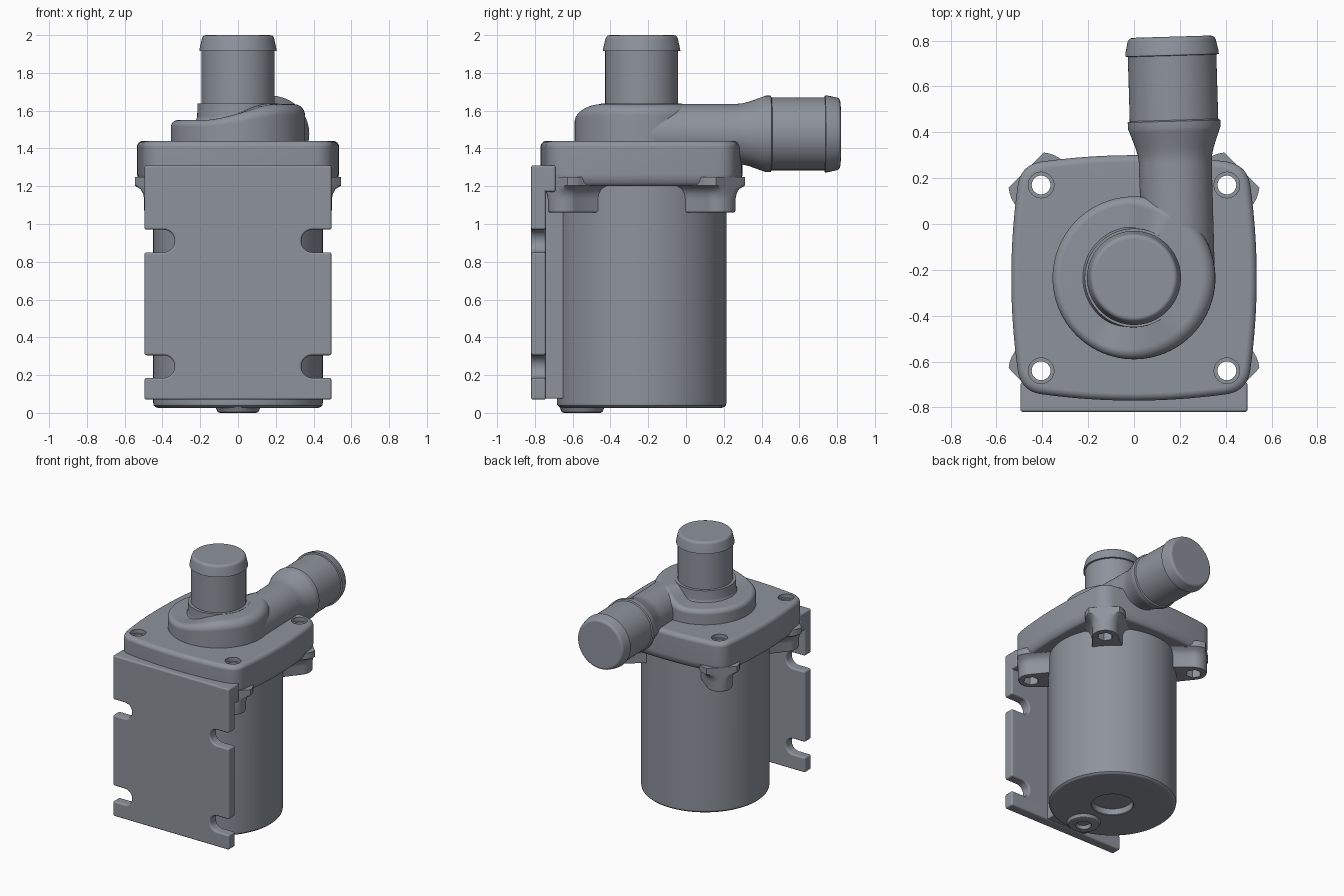
import bpy, bmesh, math
from mathutils import Matrix

if "Cube" in bpy.data.objects:
    bpy.data.objects.remove(bpy.data.objects["Cube"])

CY = -0.235          # y of the pump axis
HOLE = 0.405         # bolt offset from the axis
CORNERS = [(sx, sy) for sx in (-1, 1) for sy in (-1, 1)]
SLATE = bpy.data.materials.new("slate_plastic")
SLATE.diffuse_color = (0.27, 0.295, 0.335, 1)
SLATE.use_nodes = True
SLATE.node_tree.nodes["Principled BSDF"].inputs["Base Color"].default_value = SLATE.diffuse_color


def finish(bm, name, matrix=Matrix(), bevel=0, segments=3):
    bmesh.ops.recalc_face_normals(bm, faces=bm.faces)
    bm.transform(matrix)
    mesh = bpy.data.meshes.new(name)
    bm.to_mesh(mesh)
    bm.free()
    mesh.materials.append(SLATE)
    obj = bpy.data.objects.new(name, mesh)
    bpy.context.collection.objects.link(obj)
    if bevel:
        mod = obj.modifiers.new("Bevel", "BEVEL")
        mod.width, mod.segments, mod.limit_method = bevel, segments, "ANGLE"
        mod.angle_limit = math.radians(40)
    return obj


def activate(obj):
    bpy.ops.object.select_all(action="DESELECT")
    obj.select_set(True)
    bpy.context.view_layer.objects.active = obj


def apply_modifiers(obj):
    activate(obj)
    for mod in list(obj.modifiers):
        bpy.ops.object.modifier_apply(modifier=mod.name)


def loft(name, sections, matrix=Matrix(), bevel=0, segments=3):
    """Skin a stack of (outline, z) sections and cap both ends."""
    bm = bmesh.new()
    rings = [[bm.verts.new((x, y, z)) for x, y in outline] for outline, z in sections]
    n = len(rings[0])
    for a, b in zip(rings, rings[1:]):
        for i in range(n):
            j = (i + 1) % n
            bm.faces.new((a[i], a[j], b[j], b[i]))
    bm.faces.new(rings[0])
    bm.faces.new(rings[-1])
    return finish(bm, name, matrix, bevel, segments)


def arc(cx, cy, r, a0, a1, n):
    return [(cx + r * math.cos(math.radians(a0 + (a1 - a0) * i / n)),
             cy + r * math.sin(math.radians(a0 + (a1 - a0) * i / n))) for i in range(n + 1)]


def lathe(name, profile, matrix, seg=72):
    return loft(name, [(arc(0, 0, r, 0, 360, seg)[:-1], z) for r, z in profile], matrix)


def prism(name, outline, z0, z1, matrix=Matrix(), bevel=0, segments=3):
    return loft(name, [(outline, z0), (outline, z1)], matrix, bevel, segments)


AXIS = Matrix.Translation((0, CY, 0))

# motor can, with a shallow round recess in its base
lathe("motor_body", [(0.14, 0.075), (0.145, 0.032), (0.15, 0.027), (0.425, 0.027), (0.437, 0.031),
                     (0.446, 0.04), (0.449, 0.055), (0.449, 1.40)], AXIS, 96)

# cable outlet under the base
lathe("cable_boss", [(0.045, 0.025), (0.05, 0.006), (0.056, 0), (0.098, 0), (0.108, 0.006), (0.122, 0.035)],
      Matrix.Translation((0, -0.55, 0)), 48)

# flange: square with bulging sides and round corners, undercut below
side = [(0.535 - 0.029 * (t / 8) ** 2, 0.41 * t / 8) for t in range(-8, 9)]
quarter = side + arc(0.40, 0.40, 0.105, 15, 75, 8)
outline = []
for k in range(4):
    c, s = math.cos(k * math.pi / 2), math.sin(k * math.pi / 2)
    outline += [(x * c - y * s, x * s + y * c) for x, y in quarter]
levels = [(0.93, 1.20), (0.955, 1.206), (0.975, 1.22), (0.99, 1.24), (1, 1.265)]
levels += [(1 - 0.06 * (1 - math.cos(a)), 1.408 + 0.032 * math.sin(a))
           for a in [math.pi / 2 * i / 6 for i in range(7)]]
flange = loft("top_flange", [([(x * k, y * k) for x, y in outline], z) for k, z in levels], AXIS)

# corner bosses, flared where they run into the can and the flange
bosses = []
for sx, sy in CORNERS:
    m = Matrix.Translation((sx * HOLE, CY + sy * HOLE, 0)) @ Matrix.Rotation(math.atan2(sy, sx), 4, "Z")
    sections = []
    for grow, z in [(-0.012, 1.06), (-0.004, 1.063), (0, 1.072), (0, 1.13), (0.006, 1.16),
                    (0.02, 1.185), (0.05, 1.203), (0.05, 1.25)]:
        shape = [(min(x, 0.092), y) for x, y in arc(0, 0, 0.092 + grow, -80, 80, 16)]
        sections.append((shape + [(-0.16, 0.11 + grow), (-0.3, 0.19 + grow),
                                  (-0.3, -0.19 - grow), (-0.16, -0.11 - grow)], z))
    bosses.append(loft("corner_boss", sections, m))


# bolt holes, head counterbores and hexagon nut pockets
def drill(targets, radius, z0, z1, seg, turn=0):
    bm = bmesh.new()
    for sx, sy in CORNERS:
        m = Matrix.Translation((sx * HOLE, CY + sy * HOLE, (z0 + z1) / 2)) @ Matrix.Rotation(turn, 4, "Z")
        bmesh.ops.create_cone(bm, cap_ends=True, segments=seg, radius1=radius, radius2=radius,
                              depth=z1 - z0, matrix=m)
    cutter = finish(bm, "bolt_cutter")
    cutter.hide_render = True
    for obj in targets:
        mod = obj.modifiers.new("Holes", "BOOLEAN")
        mod.operation, mod.solver, mod.object = "DIFFERENCE", "EXACT", cutter
        apply_modifiers(obj)
    bpy.data.objects.remove(cutter)


drill([flange] + bosses, 0.041, 0.9, 1.6, 32)
drill([flange], 0.056, 1.41, 1.6, 32)
drill(bosses, 0.056, 0.9, 1.13, 6, math.pi / 6)


# volute cover: its roof ramps up around the front towards the outlet
def smooth(a, b, t):
    t = max(0, min(1, (t - a) / (b - a)))
    return t * t * (3 - 2 * t)


bm = bmesh.new()
SEG = 96
columns = []
for i in range(SEG):
    deg = -180 + 360 * i / SEG
    rise = smooth(-125, -45, deg) * (1 - smooth(60, 100, deg))
    h, f = 1.55 + 0.085 * rise, 0.035 + 0.025 * rise
    prof = [(0.12, 1.40), (0.355, 1.40)] + arc(0.355 - f, h - f, f, 0, 90, 6) + [(0.12, h)]
    a = math.radians(deg)
    columns.append([bm.verts.new((r * math.cos(a), r * math.sin(a), z)) for r, z in prof])
for i in range(SEG):
    a, b = columns[i], columns[(i + 1) % SEG]
    for k in range(len(a)):
        n = (k + 1) % len(a)
        bm.faces.new((a[k], b[k], b[n], a[n]))
finish(bm, "volute_cover", AXIS)

# inlet hose barb
lathe("inlet_pipe", [(0.228, 1.54), (0.220, 1.556), (0.216, 1.57), (0.215, 1.637), (0.193, 1.637),
                     (0.193, 1.915), (0.205, 1.917), (0.203, 1.93), (0.192, 1.98), (0.188, 1.99),
                     (0.181, 1.997), (0.17, 2.0)], AXIS)

# outlet hose barb, turned a little off the y axis
out = (Matrix.Translation((0.188, 0, 1.477)) @ Matrix.Rotation(0.03, 4, "Z")
       @ Matrix.Rotation(-math.pi / 2, 4, "X"))
lathe("outlet_pipe", [(0.158, -0.2), (0.159, 0.27), (0.162, 0.30), (0.171, 0.335), (0.196, 0.405),
                      (0.202, 0.42), (0.202, 0.448), (0.193, 0.453), (0.193, 0.734), (0.204, 0.736),
                      (0.203, 0.75), (0.192, 0.80), (0.188, 0.808), (0.181, 0.814), (0.17, 0.817)], out)

# mounting plate with two open slots on each edge
W, R = 0.495, 0.06
right = [(W, 0.07)]
for z in (0.245, 0.91):
    right += [(W, z - R)] + arc(W - 0.10, z, R, -90, -270, 14) + [(W, z + R)]
right.append((W, 1.31))
plate = right + [(-x, z) for x, z in reversed(right)]
prism("mounting_plate", plate, 0.742, 0.82, Matrix.Rotation(math.pi / 2, 4, "X"), 0.012)

# web joining the plate to the can, and the thick lip under the flange
web = [(-0.17, -0.75), (0.17, -0.75), (0.17, -0.55), (-0.17, -0.55)]
prism("plate_web", web, 0.075, 1.25, bevel=0.008)
lip = [(-W, -0.81), (W, -0.81), (W, -0.69), (-W, -0.69)]
prism("plate_lip", lip, 1.17, 1.31, bevel=0.012)

# smooth shading with crisp edges and flat-looking large faces
for obj in list(bpy.context.scene.objects):
    apply_modifiers(obj)
    bpy.ops.object.shade_smooth_by_angle(angle=math.radians(32))
    mod = obj.modifiers.new("Weighted normals", "WEIGHTED_NORMAL")
    mod.keep_sharp = True
